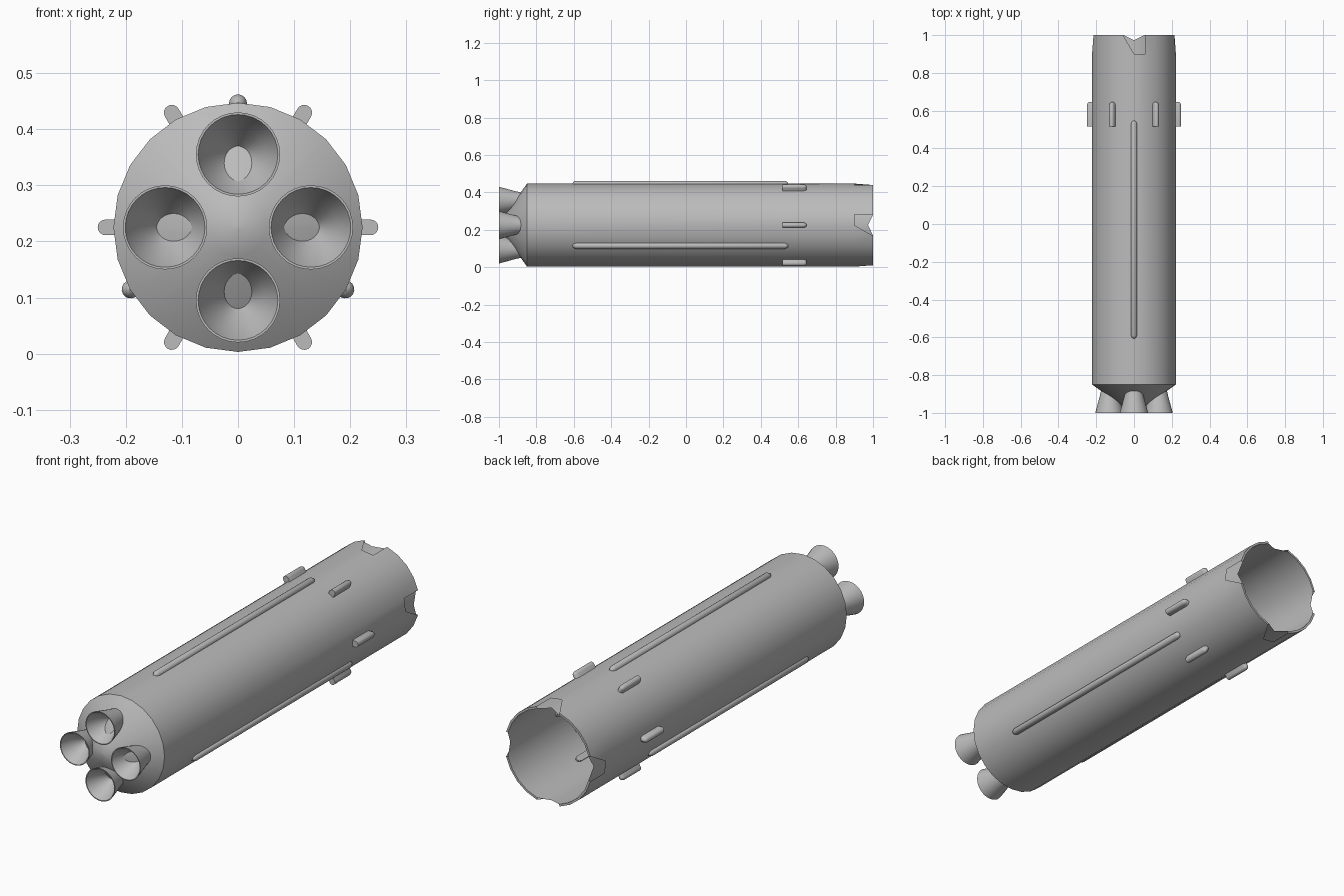
import bpy, bmesh, math
from mathutils import Matrix, Vector

if "Cube" in bpy.data.objects:
    bpy.data.objects.remove(bpy.data.objects["Cube"])

CZ = 0.225   # height of the long axis
R = 0.222    # hull radius
N = 24       # hull sides

grey = bpy.data.materials.new("hull_grey")
grey.diffuse_color = (0.5, 0.5, 0.5, 1)
grey.use_nodes = True
grey.node_tree.nodes["Principled BSDF"].inputs["Base Color"].default_value = grey.diffuse_color


def finish(bm, name, angle=30, normals=True):
    if normals:
        bmesh.ops.recalc_face_normals(bm, faces=bm.faces)
    me = bpy.data.meshes.new(name)
    bm.to_mesh(me)
    bm.free()
    me.materials.append(grey)
    ob = bpy.data.objects.new(name, me)
    bpy.context.collection.objects.link(ob)
    bpy.ops.object.select_all(action='DESELECT')
    ob.select_set(True)
    bpy.context.view_layer.objects.active = ob
    bpy.ops.object.shade_smooth_by_angle(angle=math.radians(angle))
    return ob


def ring(bm, r, y, n, cx=0, cz=CZ):
    return [bm.verts.new((cx + r * math.cos(2 * math.pi * k / n), y,
                          cz + r * math.sin(2 * math.pi * k / n))) for k in range(n)]


def lathe(bm, profile, n, cx=0, cz=CZ, cap_end=False):
    rings = [ring(bm, r, y, n, cx, cz) for r, y in profile]
    for a, b in zip(rings, rings[1:]):
        for k in range(n):
            j = (k + 1) % n
            bm.faces.new((a[k], a[j], b[j], b[k]))
    if cap_end:
        bm.faces.new(rings[-1])


# hull tube with four notches in the open rim
bm = bmesh.new()
o0, o1, o2 = (ring(bm, R, y, N) for y in (-0.85, 0.9, 1.0))
i0, i1, i2 = (ring(bm, 0.212, y, N) for y in (-0.84, 0.9, 1.0))
cut = {0, 5, 12, 17}      # sectors fully open
slant = {23: 23, 6: 7, 11: 11, 18: 19}   # sectors cut on a diagonal: kept corner
for c in (0, 6, 12, 18):
    i2[c].co.y = 0.973    # shallow dip of the inner wall
for k in range(N):
    j = (k + 1) % N
    bm.faces.new((o0[k], o1[k], o1[j], o0[j]))
    bm.faces.new((i0[j], i1[j], i1[k], i0[k]))
    bm.faces.new((i1[j], i2[j], i2[k], i1[k]))
    if k in slant:
        bm.faces.new((o1[k], o2[slant[k]], o1[j]))
    elif k not in cut:
        bm.faces.new((o1[k], o2[k], o2[j], o1[j]))
        bm.faces.new((o2[k], i2[k], i2[j], o2[j]))
bmesh.ops.delete(bm, geom=[v for v in bm.verts if not v.link_faces], context='VERTS')
bm.faces.new(i0)
finish(bm, "hull", normals=False)

# tapered engine base
bm = bmesh.new()
lathe(bm, [(R, -0.85), (0.05, -0.972), (0.004, -0.98)], N, cap_end=True)
finish(bm, "engine_base")

# four engine bells
bell = [(0.040, -0.86), (0.044, -0.88), (0.052, -0.915), (0.063, -0.955), (0.075, -1.0),
        (0.071, -1.0), (0.050, -0.952), (0.015, -0.905)]
for i in range(4):
    a = i * math.pi / 2
    bm = bmesh.new()
    lathe(bm, bell, 32, 0.13 * math.cos(a), CZ + 0.13 * math.sin(a))
    finish(bm, f"engine_bell_{i + 1}", 35)


def place(ob, angle):
    # built along the top of the axis, then turned around it
    ob.matrix_world = Matrix.Translation((0, 0, CZ)) @ Matrix.Rotation(angle, 4, 'Y')


# three long cable ducts with rounded ends
for i in range(3):
    bm = bmesh.new()
    prof = [(0.002, -0.607), (0.010, -0.603), (0.016, -0.59),
            (0.016, 0.53), (0.010, 0.543), (0.002, 0.547)]
    lathe(bm, prof, 16, 0, 0.221, True)
    place(finish(bm, f"cable_duct_{i + 1}", 40), i * math.tau / 3)

# six short lugs: blunt toward the engines, rounded at the other end
for i in range(6):
    bm = bmesh.new()
    w, top = 0.014, 0.236
    half = [(w * math.cos(math.pi * t / 8), top + w * math.sin(math.pi * t / 8)) for t in range(9)]
    outline = [(w, 0.205)] + half + [(-w, 0.205)]
    rows = []
    for y, s in ((0.515, 1), (0.63, 1), (0.64, 0.72), (0.645, 0.25)):
        rows.append([bm.verts.new((x * s, y, top + (z - top) * s if z >= top else z))
                     for x, z in outline])
    n = len(outline)
    for a, b in zip(rows, rows[1:]):
        for k in range(n):
            bm.faces.new((a[k], a[(k + 1) % n], b[(k + 1) % n], b[k]))
    bm.faces.new(rows[0])
    bm.faces.new(rows[-1])
    place(finish(bm, f"lug_{i + 1}", 40), math.pi / 6 + i * math.pi / 3)
